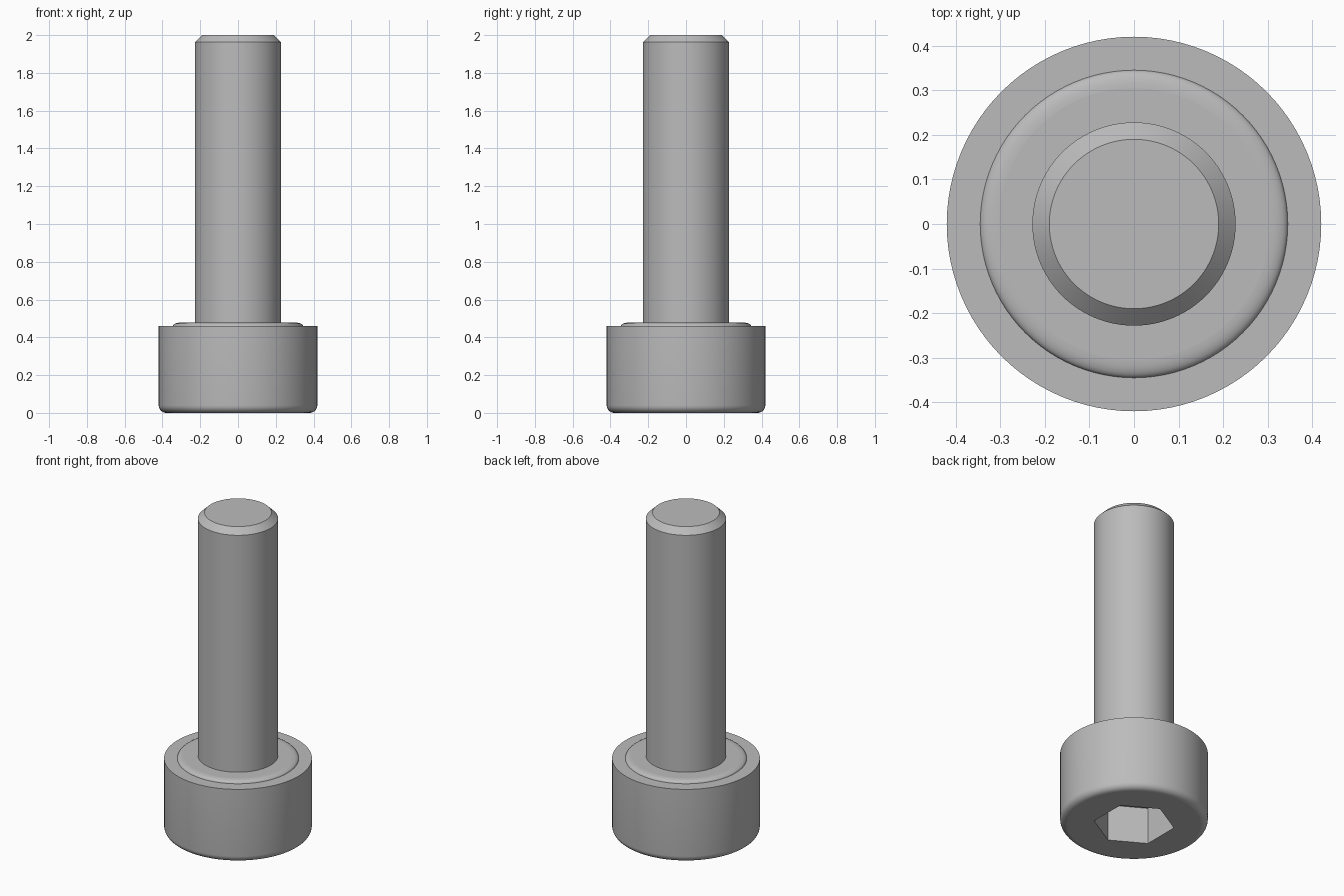
import bpy
import bmesh
from math import cos, sin, pi, radians

default = bpy.data.objects.get("Cube")
if default:
    bpy.data.objects.remove(default, do_unlink=True)

SEGMENTS = 96

steel = bpy.data.materials.new("grey steel")
steel.use_nodes = True
colour = (0.5, 0.5, 0.5, 1)
steel.diffuse_color = colour
steel.node_tree.nodes["Principled BSDF"].inputs["Base Color"].default_value = colour


def fillet(cx, cz, rx, rz, start, end, steps=6):
    """Points along an elliptical arc in the profile plane."""
    angles = [radians(start + (end - start) * i / steps) for i in range(steps + 1)]
    return [(cx + rx * cos(a), cz + rz * sin(a)) for a in angles]


def lathe(name, profile, sides, turn=0):
    """Closed solid of revolution from (radius, height) points, bottom to top."""
    bm = bmesh.new()
    rings = []
    for r, z in profile:
        angles = [2 * pi * i / sides + turn for i in range(sides)]
        rings.append([bm.verts.new((r * cos(a), r * sin(a), z)) for a in angles])
    for low, high in zip(rings, rings[1:]):
        for i in range(sides):
            j = (i + 1) % sides
            bm.faces.new((low[i], low[j], high[j], high[i]))
    bm.faces.new(rings[0][::-1])
    bm.faces.new(rings[-1])
    mesh = bpy.data.meshes.new(name)
    bm.to_mesh(mesh)
    bm.free()
    mesh.materials.append(steel)
    obj = bpy.data.objects.new(name, mesh)
    bpy.context.collection.objects.link(obj)
    return obj


# Head with rounded lower rim, raised washer face, shank and chamfered tip
profile = fillet(0.38, 0.04, 0.04, 0.04, -90, 0)
profile += [(0.42, 0.46)]
profile += fillet(0.305, 0.46, 0.04, 0.018, 0, 90)
profile += [(0.228, 0.478), (0.228, 1.963), (0.19, 2.0)]
screw = lathe("socket_head_screw", profile, SEGMENTS)

# Hexagonal drive socket cut up into the head
cutter = lathe("socket_cutter", [(0.23, -0.1), (0.23, 0.23)], 6, pi / 2)
cutter.hide_render = True
cut = screw.modifiers.new("drive_socket", "BOOLEAN")
cut.operation = "DIFFERENCE"
cut.solver = "EXACT"
cut.object = cutter

bpy.ops.object.select_all(action="DESELECT")
screw.select_set(True)
bpy.context.view_layer.objects.active = screw
bpy.ops.object.modifier_apply(modifier=cut.name)
bpy.data.objects.remove(cutter, do_unlink=True)

# Smooth round walls, flat level faces
bpy.ops.object.shade_smooth_by_angle(angle=radians(30))
for face in screw.data.polygons:
    if abs(face.normal.z) > 0.999:
        face.use_smooth = False
